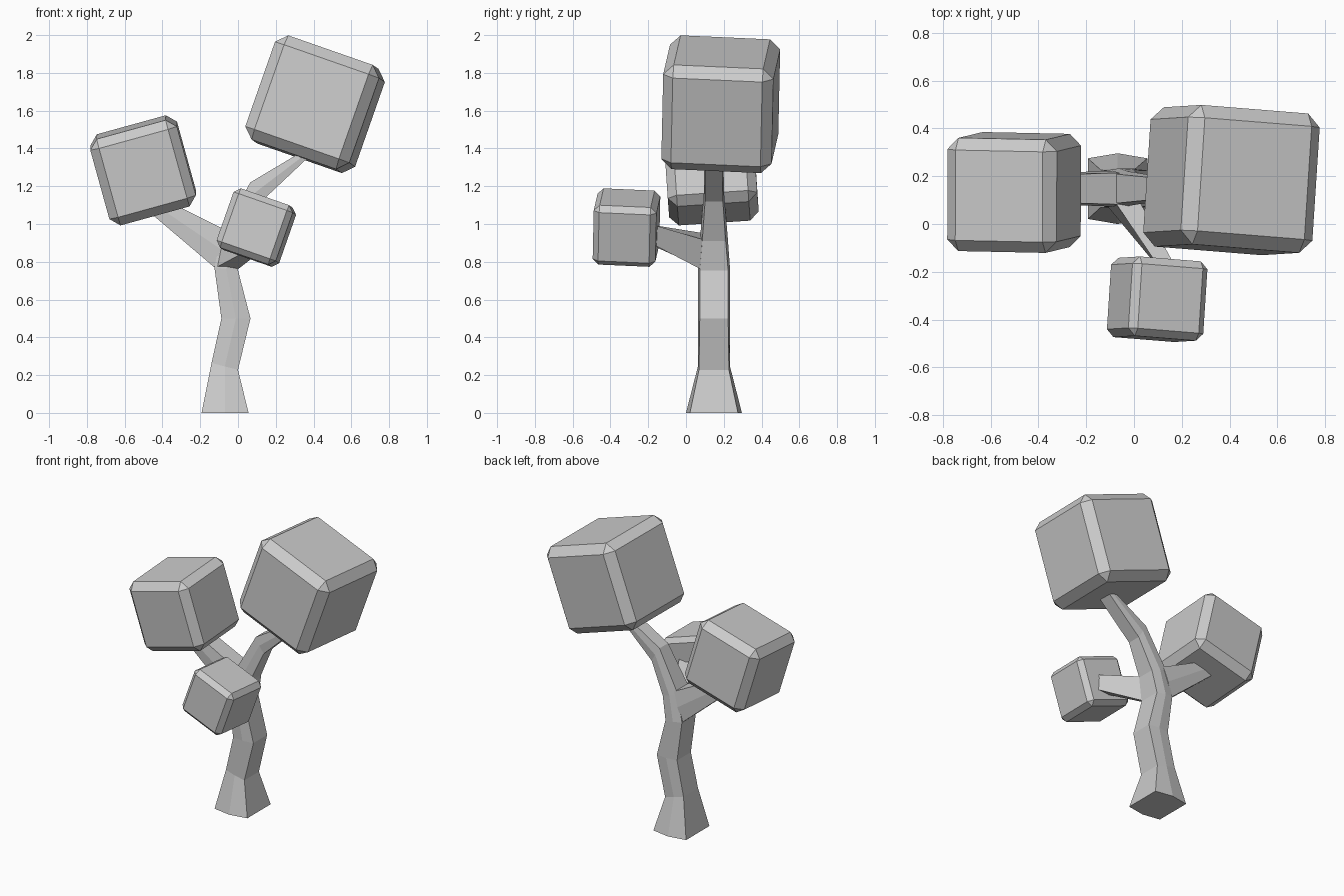
import bpy, bmesh
from math import radians

if "Cube" in bpy.data.objects:
    bpy.data.objects.remove(bpy.data.objects["Cube"])

YC = 0.148  # depth position of the trunk line


def finish(bm, name):
    bmesh.ops.recalc_face_normals(bm, faces=bm.faces)
    me = bpy.data.meshes.new(name)
    bm.to_mesh(me)
    bm.free()
    ob = bpy.data.objects.new(name, me)
    bpy.context.collection.objects.link(ob)
    return ob


def loft(name, rings):
    """Skin a list of equally sized point rings and cap both ends."""
    bm = bmesh.new()
    loops = [[bm.verts.new(p) for p in ring] for ring in rings]
    n = len(loops[0])
    for a, b in zip(loops, loops[1:]):
        for i in range(n):
            j = (i + 1) % n
            bm.faces.new((a[i], a[j], b[j], b[i]))
    bm.faces.new(loops[0][::-1])
    bm.faces.new(loops[-1])
    return finish(bm, name)


def section(left, right, mid, corner):
    """Six-sided section: two (x, z) edges plus slightly bulged middles."""
    (x0, z0), (x1, z1) = left, right
    xm, zm = (x0 + x1) / 2, (z0 + z1) / 2
    return [(x0, YC - corner, z0), (xm, YC - mid, zm), (x1, YC - corner, z1),
            (x1, YC + corner, z1), (xm, YC + mid, zm), (x0, YC + corner, z0)]


def foliage(name, size, bevel, loc, rot):
    """Tilted cube with single chamfers."""
    bm = bmesh.new()
    bmesh.ops.create_cube(bm, size=size)
    bmesh.ops.bevel(bm, geom=bm.edges[:], offset=bevel, segments=1,
                    affect='EDGES', profile=0.5)
    ob = finish(bm, name)
    ob.location = loc
    ob.rotation_euler = [radians(a) for a in rot]


# Trunk, bending into the tall right branch
loft("trunk", [
    section((-.193, 0), (.056, 0), .148, .127),
    section((-.14, .264), (0, .228), .085, .079),
    section((-.088, .5), (.066, .5), .085, .075),
    section((-.125, .77), (0, .755), .085, .075),
    section((-.085, .95), (.03, .91), .073, .062),
    section((.065, 1.22), (.125, 1.12), .053, .047),
    section((.35, 1.39), (.38, 1.36), .05, .045),
])

# Left branch
loft("left_branch", [
    section((-.122, .768), (-.06, .965), .075, .066),
    section((-.46, 1.055), (-.39, 1.13), .062, .056),
])

# Short front branch
loft("front_branch", [
    [(-.12, .085, .768), (-.005, .085, .757), (.02, .1, .915), (-.085, .1, .95)],
    [(.125, -.21, .9), (.18, -.19, .9), (.18, -.19, 1.0), (.125, -.21, 1.0)],
])

# Foliage blocks
foliage("right_foliage", .585, .055, (.408, .184, 1.634), (-2.7, 19.2, -4.6))
foliage("left_foliage", .475, .048, (-.502, .132, 1.284), (4, -15.4, -1.2))
foliage("front_foliage", .333, .031, (.097, -.315, .981), (-2.7, 19.2, -4.6))
